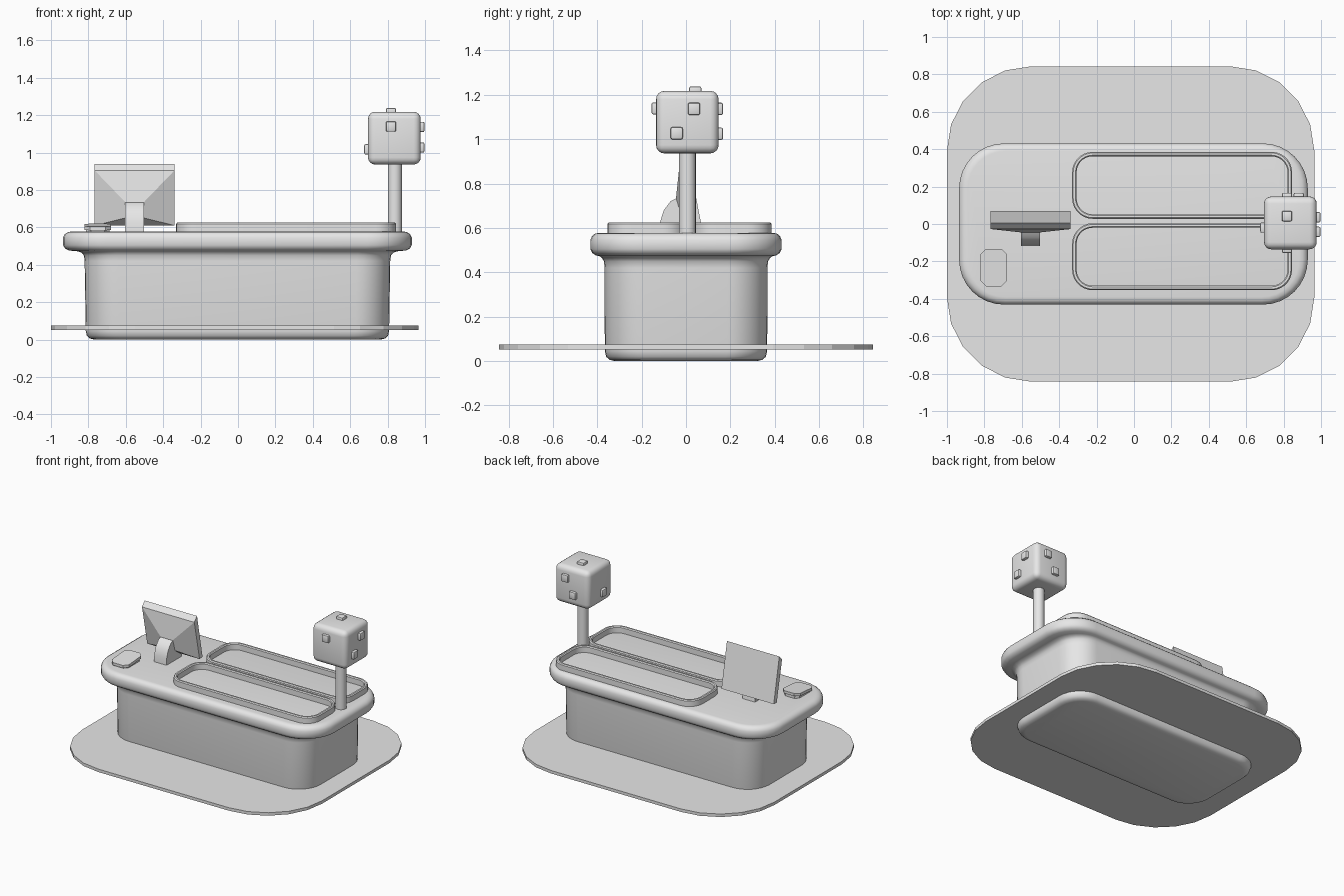
import bpy, bmesh, math
from mathutils import Vector, Matrix

old = bpy.data.objects.get("Cube")
if old:
    bpy.data.objects.remove(old, do_unlink=True)

grey = bpy.data.materials.new("light grey")
grey.use_nodes = True
grey.diffuse_color = (0.8, 0.8, 0.8, 1)
grey.node_tree.nodes["Principled BSDF"].inputs["Base Color"].default_value = (0.8, 0.8, 0.8, 1)


def finish(name, bm, smooth=None):
    bmesh.ops.recalc_face_normals(bm, faces=bm.faces)
    mesh = bpy.data.meshes.new(name)
    bm.to_mesh(mesh)
    bm.free()
    mesh.materials.append(grey)
    ob = bpy.data.objects.new(name, mesh)
    bpy.context.collection.objects.link(ob)
    if smooth:
        bpy.ops.object.select_all(action='DESELECT')
        ob.select_set(True)
        bpy.context.view_layer.objects.active = ob
        bpy.ops.object.shade_smooth_by_angle(angle=math.radians(smooth))
    return ob


def rounded_rect(hx, hy, r, z, seg, cx=0, cy=0):
    pts = []
    for q, (sx, sy) in enumerate([(1, 1), (-1, 1), (-1, -1), (1, -1)]):
        for i in range(seg + 1):
            a = math.pi / 2 * (q + i / seg)
            pts.append((cx + sx * (hx - r) + r * math.cos(a),
                        cy + sy * (hy - r) + r * math.sin(a), z))
    return pts


def loft(name, loops, smooth=None, closed=False):
    """Bridge equal-sized loops, capping the ends or closing into a ring."""
    bm = bmesh.new()
    rings = [[bm.verts.new(p) for p in loop] for loop in loops]
    n = len(rings[0])
    pairs = list(zip(rings, rings[1:]))
    if closed:
        pairs.append((rings[-1], rings[0]))
    else:
        bm.faces.new(rings[0])
        bm.faces.new(rings[-1])
    for a, b in pairs:
        for i in range(n):
            j = (i + 1) % n
            bm.faces.new((a[i], a[j], b[j], b[i]))
    return finish(name, bm, smooth)


def box(name, centre, size, bevel=0, seg=1, smooth=None):
    bm = bmesh.new()
    bmesh.ops.create_cube(bm, size=1)
    bmesh.ops.transform(bm, matrix=Matrix.Translation(centre) @ Matrix.Diagonal((*size, 1)), verts=bm.verts)
    if bevel:
        bmesh.ops.bevel(bm, geom=bm.edges[:], offset=bevel, segments=seg, profile=0.5, affect='EDGES')
    return finish(name, bm, smooth)


# Floor mat
loft("floor_mat", [rounded_rect(0.982, 0.843, 0.45, z, 5, -0.018) for z in (0.052, 0.074)])

# Counter pedestal flaring into its thick rounded top
profile = [(0.765, 0.32, 0.15, 0.0), (0.79, 0.345, 0.17, 0.006), (0.805, 0.36, 0.18, 0.02),
           (0.811, 0.366, 0.18, 0.045), (0.817, 0.367, 0.18, 0.42), (0.821, 0.37, 0.18, 0.45),
           (0.835, 0.38, 0.19, 0.466), (0.86, 0.39, 0.2, 0.473), (0.9, 0.405, 0.22, 0.476),
           (0.922, 0.422, 0.235, 0.487), (0.932, 0.431, 0.24, 0.505), (0.932, 0.431, 0.24, 0.545),
           (0.924, 0.424, 0.235, 0.563), (0.905, 0.41, 0.22, 0.575), (0.885, 0.39, 0.2, 0.578)]
loft("counter", [rounded_rect(hx, hy, r, z, 8, -0.003) for hx, hy, r, z in profile], 40)

# Two raised tray rims
for side, cy in (("back", 0.207), ("front", -0.175)):
    hx, hy, cx = 0.588, 0.179, 0.257
    section = [(0, 0.57), (0, 0.618), (0.006, 0.625), (0.018, 0.625), (0.024, 0.618), (0.024, 0.57)]
    loft(side + "_tray_rim", [rounded_rect(hx - d, hy - d, 0.11 - d, z, 7, cx, cy) for d, z in section],
         35, closed=True)

# Sign post
loft("sign_post", [[(0.839 + 0.038 * math.cos(math.tau * i / 20), 0.006 + 0.038 * math.sin(math.tau * i / 20), z)
                    for i in range(20)] for z in (0.56, 0.96)], 40)

# Rounded sign cube with small raised studs
centre = Vector((0.836, 0.006, 1.077))
half = 0.141
box("sign_cube", centre, (2 * half,) * 3, 0.038, 4, 40)
studs = [("front", 1, -1, (-0.018, 0, 0.062)), ("right_upper", 0, 1, (0, 0.03, 0.06)),
         ("right_lower", 0, 1, (0, -0.048, -0.05)), ("back_upper", 1, 1, (0.045, 0, 0.06)),
         ("back_lower", 1, 1, (-0.018, 0, -0.052)), ("left", 0, -1, (0, -0.025, -0.06)),
         ("top", 2, 1, (-0.018, 0.036, 0))]
for label, axis, sign, offset in studs:
    pos = centre + Vector(offset)
    pos[axis] += sign * half
    size = [0.055] * 3
    size[axis] = 0.04
    box("stud_" + label, pos, size, 0.008, 2, 40)

# Monitor: leaning screen slab with a tapered rear housing
mx, hw = -0.553, 0.214


def panel(half_w, low, high):
    return [(mx - half_w, *low), (mx + half_w, *low), (mx + half_w, *high), (mx - half_w, *high)]


loft("monitor", [panel(hw, (0.07, 0.612), (0.005, 0.94)), panel(hw, (0.035, 0.61), (-0.027, 0.905)),
                 panel(0.05, (-0.02, 0.65), (-0.045, 0.735))])

# Monitor stand: extruded arch
arch = [(0.058, 0.57), (-0.118, 0.57), (-0.116, 0.63), (-0.1, 0.68), (-0.07, 0.72),
        (-0.03, 0.74), (0.01, 0.73), (0.035, 0.69), (0.05, 0.63)]
loft("monitor_stand", [[(mx + dx, y, z) for y, z in arch] for dx in (-0.051, 0.051)], 35)

# Card reader: thin foot with a slanted body
loft("reader_foot", [rounded_rect(0.062, 0.09, 0.025, z, 1, -0.75, -0.233) for z in (0.57, 0.594)])


def slanted(z, d=0):
    return [(x, y, pz + 0.08 * (y + 0.233)) for x, y, pz in rounded_rect(0.071 - d, 0.1 - d, 0.03, z, 1, -0.75, -0.233)]


loft("reader_body", [slanted(0.592), slanted(0.612)])
